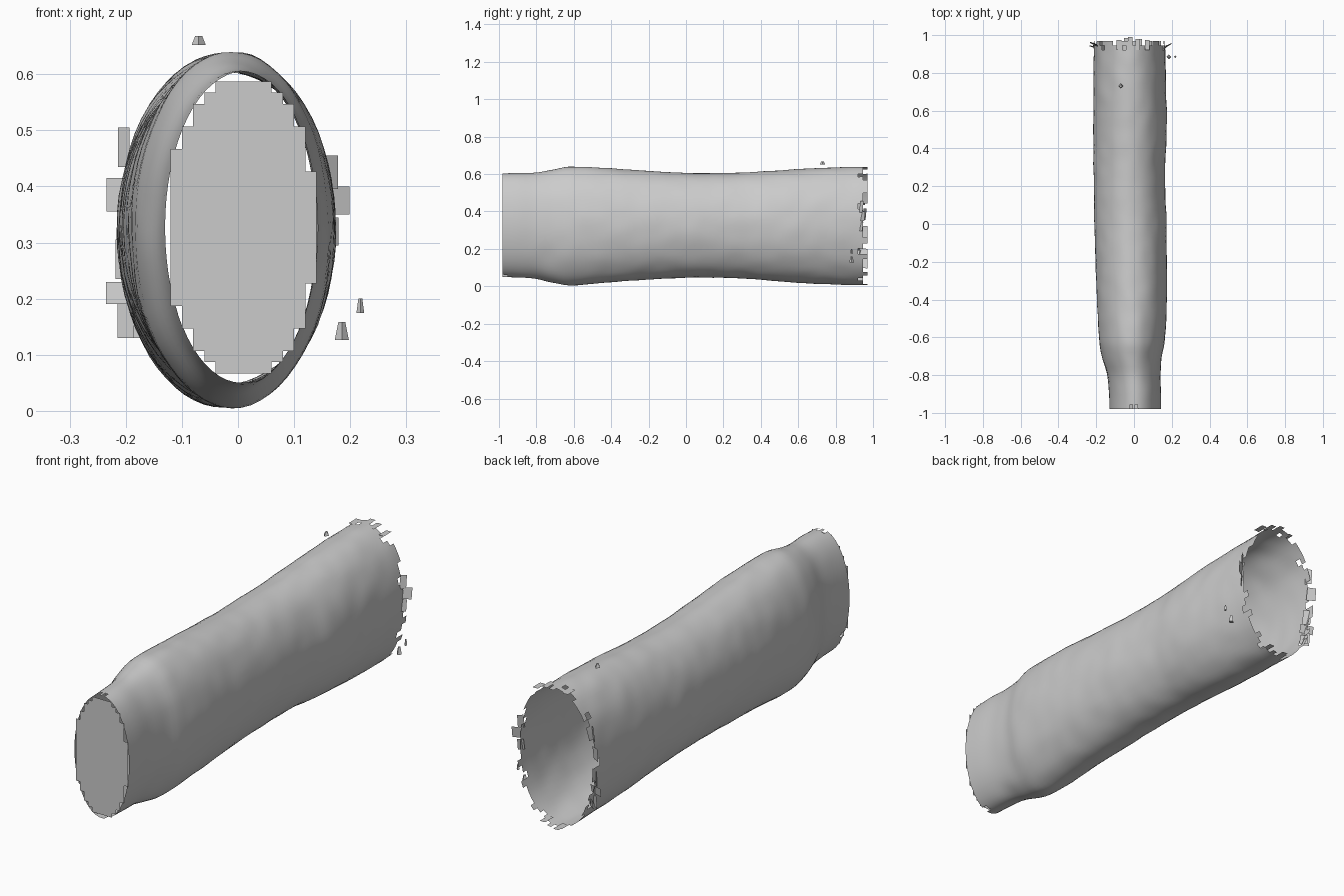
import bpy, bmesh, math, random
from mathutils import Vector, noise

cube = bpy.data.objects.get("Cube")
if cube:
    bpy.data.objects.remove(cube, do_unlink=True)
random.seed(4)

grey = bpy.data.materials.new("plain grey")
grey.use_nodes = True
grey.diffuse_color = (0.6, 0.6, 0.6, 1)
grey.node_tree.nodes["Principled BSDF"].inputs["Base Color"].default_value = (0.6, 0.6, 0.6, 1)


def finish(name, bm, smooth=None):
    mesh = bpy.data.meshes.new(name)
    bm.to_mesh(mesh)
    bm.free()
    mesh.materials.append(grey)
    ob = bpy.data.objects.new(name, mesh)
    bpy.context.collection.objects.link(ob)
    if smooth:
        bpy.ops.object.select_all(action='DESELECT')
        ob.select_set(True)
        bpy.context.view_layer.objects.active = ob
        bpy.ops.object.shade_smooth_by_angle(angle=math.radians(smooth))
    return ob


# Tube outline along its length: y, x min, x max, z min, z max
STATIONS = [
    (-0.98, -0.130, 0.143, 0.050, 0.603),
    (-0.90, -0.132, 0.143, 0.047, 0.606),
    (-0.80, -0.142, 0.140, 0.040, 0.608),
    (-0.71, -0.168, 0.146, 0.018, 0.624),
    (-0.62, -0.184, 0.163, 0.005, 0.640),
    (-0.40, -0.196, 0.174, 0.022, 0.630),
    (0.00, -0.210, 0.171, 0.046, 0.606),
    (0.30, -0.214, 0.164, 0.042, 0.608),
    (0.50, -0.215, 0.174, 0.026, 0.620),
    (0.70, -0.215, 0.170, 0.013, 0.632),
    (0.97, -0.212, 0.165, 0.004, 0.640),
]


def outline(y):
    """Smoothly blended outline (Catmull-Rom style) at a given y."""
    s = STATIONS
    i = max(k for k in range(len(s) - 1) if s[k][0] <= y + 1e-6)
    a, b = s[i], s[i + 1]
    p, n = s[max(i - 1, 0)], s[min(i + 2, len(s) - 1)]
    w = b[0] - a[0]
    t = (y - a[0]) / w
    h = (2*t**3 - 3*t*t + 1, t**3 - 2*t*t + t, 3*t*t - 2*t**3, t**3 - t*t)
    return [h[0]*a[k] + h[1]*w*(b[k] - p[k])/(b[0] - p[0])
            + h[2]*b[k] + h[3]*w*(n[k] - a[k])/(n[0] - a[0]) for k in range(1, 5)]


# Tube shell: single-skin oval loft, lightly dented, ragged at both ends
SEG, ROWS = 64, 79
bm = bmesh.new()
rings = []
for r in range(ROWS):
    y = -0.98 + 1.95 * r / (ROWS - 1)
    x0, x1, z0, z1 = outline(y)
    ring = []
    for s in range(SEG):
        a = math.tau * s / SEG
        c, d = math.cos(a), math.sin(a)
        dent = 1 + 0.018 * noise.noise(Vector((c * 3, y * 11, d * 3 + 5))) * min(1, (y + 0.98) * 4)
        ring.append(bm.verts.new(((x0 + x1)/2 + (x1 - x0)/2 * c * dent, y,
                                  (z0 + z1)/2 + (z1 - z0)/2 * d * (0.5 + dent/2))))
    rings.append(ring)
for r in range(ROWS - 1):
    for s in range(SEG):
        if r == ROWS - 2 and random.random() < 0.6:
            continue
        if r == ROWS - 3 and s % 7 == 3:
            continue
        if r == 0 and s in (15, 17, 38, 49, 50):
            continue
        t = (s + 1) % SEG
        bm.faces.new((rings[r][s], rings[r][t], rings[r + 1][t], rings[r + 1][s]))
bmesh.ops.delete(bm, geom=[v for v in bm.verts if not v.link_faces], context='VERTS')
finish("tube_shell", bm, 50)

# Front cap: small square cells kept inside the oval, leaving a stepped rim
bm = bmesh.new()
CELL = 0.02
grid = {}


def cap_vert(i, j):
    if (i, j) not in grid:
        grid[i, j] = bm.verts.new((i * CELL, -0.982, 0.327 + j * CELL))
    return grid[i, j]


for i in range(-8, 9):
    for j in range(-15, 15):
        u = ((i + 0.5) * CELL - 0.007) / 0.138
        v = (j + 0.5) * CELL / 0.276
        if u*u + v*v < 0.95:
            bm.faces.new([cap_vert(i + a, j + b) for a, b in ((0, 0), (1, 0), (1, 1), (0, 1))])
finish("front_cap", bm, 50)

# Ragged flakes around the rear rim: x, z, width, height
bm = bmesh.new()
FLAKES = [(-0.222, 0.385, 0.024, 0.06), (-0.215, 0.210, 0.040, 0.04), (-0.205, 0.160, 0.020, 0.06),
          (-0.208, 0.270, 0.020, 0.07), (-0.207, 0.470, 0.014, 0.07), (0.188, 0.375, 0.022, 0.05),
          (0.171, 0.425, 0.014, 0.06), (-0.190, 0.150, 0.020, 0.04), (0.172, 0.320, 0.014, 0.05)]
for x, z, w, h in FLAKES:
    y = 0.95 + random.uniform(-0.012, 0.012)
    side = math.copysign(1, x)
    bm.faces.new([bm.verts.new(p) for p in (
        (x - side*w, y - 0.02, z - h/2), (x + side*w/2, y, z - h/2),
        (x + side*w/2, y + 0.006, z + h/2), (x - side*w, y - 0.01, z + h/2))])
# Torn teeth reaching furthest back along the top and bottom
for x, z, length in ((-0.02, 0.638, 0.99), (0.02, 0.634, 0.98), (0.07, 0.615, 0.975),
                     (-0.08, 0.628, 0.975), (-0.04, 0.010, 0.985), (0.03, 0.025, 0.98)):
    bm.faces.new([bm.verts.new(p) for p in (
        (x - 0.013, 0.92, z), (x + 0.013, 0.92, z), (x + 0.013, length, z), (x - 0.013, length, z))])
finish("rear_flakes", bm)


# Loose crumbs floating by the rear end
def crumb(name, x, y, z, w, d, h):
    b = bmesh.new()
    bmesh.ops.create_cone(b, cap_ends=True, segments=4, radius1=0.7, radius2=0.35, depth=1)
    for v in b.verts:
        v.co = Vector((x + v.co.x * w, y + v.co.y * d, z + v.co.z * h))
    finish(name, b)


crumb("top_crumb", -0.07, 0.73, 0.660, 0.018, 0.020, 0.016)
crumb("lower_crumb", 0.185, 0.885, 0.142, 0.018, 0.018, 0.032)
crumb("side_crumb", 0.218, 0.885, 0.187, 0.010, 0.010, 0.026)
